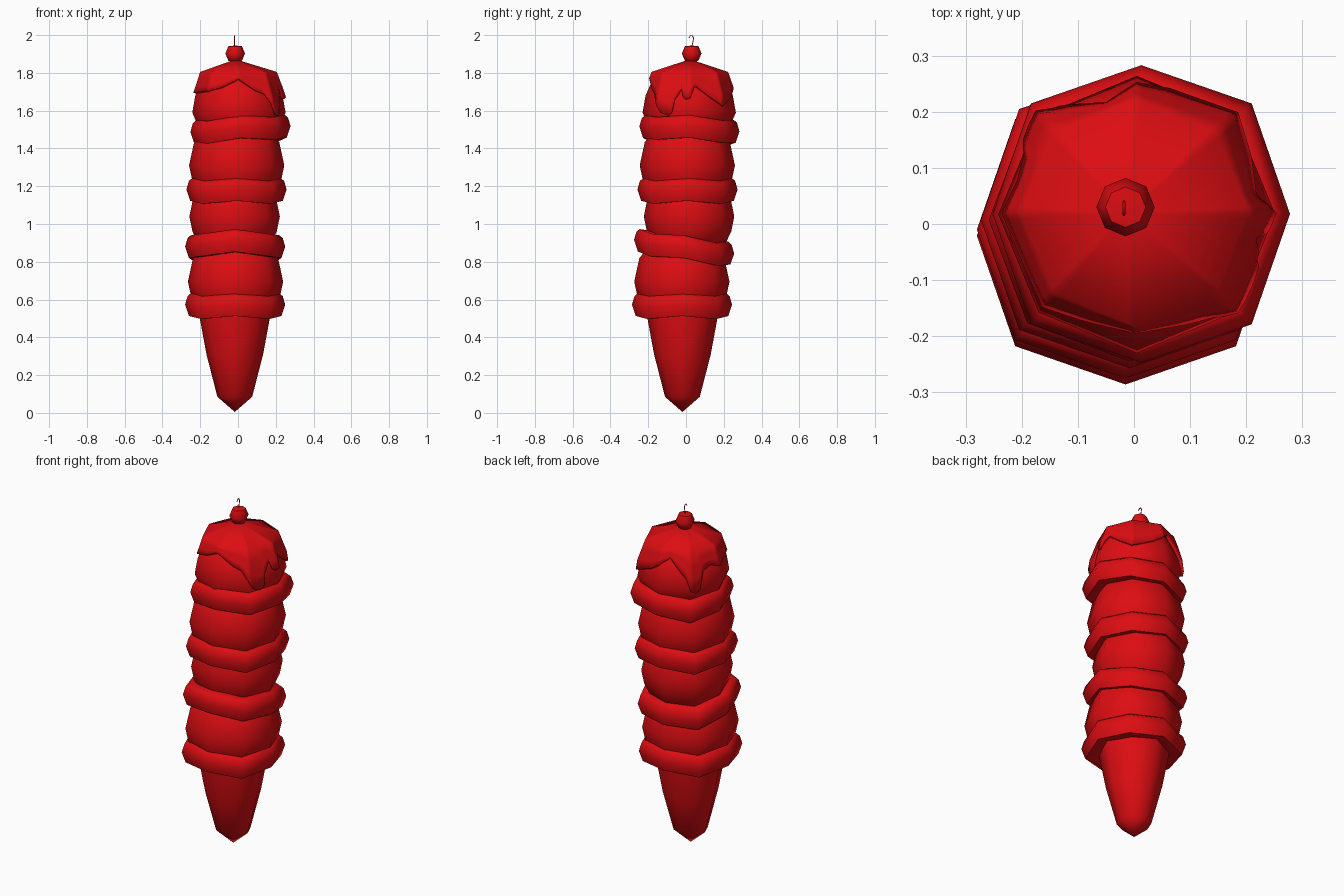
import bpy, bmesh, math
from mathutils import Vector

if "Cube" in bpy.data.objects:
    bpy.data.objects.remove(bpy.data.objects["Cube"])

red = bpy.data.materials.new("red")
red.diffuse_color = (0.72, 0.004, 0.006, 1)
red.use_nodes = True
red.node_tree.nodes["Principled BSDF"].inputs["Base Color"].default_value = red.diffuse_color


def finish(name, bm):
    bmesh.ops.remove_doubles(bm, verts=bm.verts, dist=1e-5)
    bmesh.ops.recalc_face_normals(bm, faces=bm.faces)
    me = bpy.data.meshes.new(name)
    bm.to_mesh(me)
    bm.free()
    ob = bpy.data.objects.new(name, me)
    bpy.context.collection.objects.link(ob)
    me.materials.append(red)
    bpy.ops.object.select_all(action='DESELECT')
    ob.select_set(True)
    bpy.context.view_layer.objects.active = ob
    bpy.ops.object.shade_smooth_by_angle(angle=math.radians(60))
    return ob


def lathe(name, profile, center, closed=False, tilt=(0, 0), wave=0.0, square=1.0, n=8):
    """Eight-sided turned shape; tilt is the slope along x and y."""
    bm = bmesh.new()
    cols = []
    for i in range(n):
        a = math.tau * i / n
        k = square if i % 2 else 1.0
        col = []
        for r, z in profile:
            x, y = r * k * math.cos(a), r * k * math.sin(a)
            dz = tilt[0] * x + tilt[1] * y + (wave if i % 2 == 0 else -wave) * (r > 0)
            col.append(bm.verts.new((center[0] + x, center[1] + y, center[2] + z + dz)))
        cols.append(col)
    m = len(profile)
    for i in range(n):
        a, b = cols[i], cols[(i + 1) % n]
        for j in range(m if closed else m - 1):
            k = (j + 1) % m
            vs = [a[j], b[j], b[k], a[k]]
            if profile[j][0] == 0:
                vs = [a[j], b[k], a[k]]
            elif profile[k][0] == 0:
                vs = [a[j], b[j], a[k]]
            bm.faces.new(vs)
    return finish(name, bm)


# cone
lathe("cone", [(0, 0.005), (0.092, 0.085), (0.15, 0.31), (0.187, 0.51), (0.187, 0.55), (0, 0.55)],
      (-0.017, -0.019, 0))

# scoops
scoop = [(0, -0.26), (0.19, -0.17), (0.235, -0.08), (0.252, 0), (0.225, 0.125), (0.16, 0.2), (0, 0.25)]
for i, c in enumerate([(-0.013, -0.022, 0.695), (-0.018, 0.016, 1.04), (-0.007, 0.007, 1.31)]):
    k = 0.95 if i == 1 else 1.0
    lathe(f"scoop_{i + 1}", [(r * k, z) for r, z in scoop], c, square=1.03)
lathe("scoop_4", [(0, 1.4), (0.2, 1.48), (0.247, 1.59), (0.231, 1.68), (0.185, 1.785), (0, 1.855)],
      (0.005, 0.017, 0))

# melted skirts under each scoop
skirt = [(0.15, 0.06), (0.235, 0.06), (0.252, 0.045), (0.265, 0), (0.245, -0.06), (0.225, -0.06), (0.15, -0.04)]
skirts = [((-0.015, -0.021, 0.565), (0, 0)), ((-0.015, -0.01, 0.872), (0, -0.14)),
          ((-0.008, 0.008, 1.175), (0, 0)), ((0.013, 0.018, 1.495), (0.06, -0.05))]
for i, (c, t) in enumerate(skirts):
    lathe(f"skirt_{i + 1}", skirt, c, closed=True, tilt=t, wave=0.008, square=1.05)

# sauce cap: lower edge height by angle
edge = [(0, 1.67), (8, 1.735), (20, 1.70), (45, 1.625), (75, 1.68), (105, 1.76), (120, 1.70), (129, 1.66),
        (135, 1.59), (141, 1.575), (147, 1.59), (153, 1.69), (165, 1.71), (180, 1.695), (225, 1.705),
        (245, 1.725), (270, 1.77), (294, 1.71), (306, 1.69), (315, 1.63), (321, 1.59), (330, 1.575),
        (336, 1.59), (339, 1.66), (348, 1.72), (352, 1.66), (360, 1.67)]
cap = [(1.57, 0.26), (1.68, 0.247), (1.805, 0.203), (1.872, 0.0)]


def interp(table, x):
    for (x0, y0), (x1, y1) in zip(table, table[1:]):
        if x <= x1:
            return y0 + (y1 - y0) * (x - x0) / (x1 - x0)
    return table[-1][1]


bm = bmesh.new()
cols = []
for d in range(0, 360, 3):
    a = math.radians(d)
    octo = math.cos(math.pi / 8) / math.cos(math.radians(d % 45 - 22.5))
    low = interp(edge, d)
    col = []
    for z in [1.872, 1.805] + [1.805 + (low - 1.805) * t for t in (0.33, 0.67, 1)]:
        r = interp(cap, z) * octo
        f = 1 - r / 0.26
        col.append(bm.verts.new((0.007 - 0.02 * f + r * math.cos(a), 0.02 + r * math.sin(a), z)))
    cols.append(col)
for a, b in zip(cols, cols[1:] + cols[:1]):
    bm.faces.new((a[0], a[1], b[1]))
    for j in range(1, 4):
        bm.faces.new((a[j], a[j + 1], b[j + 1], b[j]))
bmesh.ops.delete(bm, geom=[c[0] for c in cols[1:] if not c[0].link_faces], context='VERTS')
sauce = finish("sauce", bm)
s = sauce.modifiers.new("thickness", 'SOLIDIFY')
s.thickness = 0.015
s.offset = -1

# cherry
lathe("cherry", [(0, -0.052), (0.036, -0.038), (0.052, 0), (0.036, 0.038), (0, 0.042)], (-0.015, 0.03, 1.903))

# stem
cu = bpy.data.curves.new("stem", 'CURVE')
cu.dimensions = '3D'
cu.bevel_depth = 0.0025
cu.bevel_resolution = 1
cu.use_fill_caps = True
sp = cu.splines.new('POLY')
path = [(0.03, 1.935), (0.037, 1.965), (0.04, 1.985), (0.034, 1.996), (0.023, 1.997), (0.016, 1.985)]
sp.points.add(len(path) - 1)
for p, (y, z) in zip(sp.points, path):
    p.co = (-0.018, y, z, 1)
stem = bpy.data.objects.new("stem", cu)
bpy.context.collection.objects.link(stem)
cu.materials.append(red)
